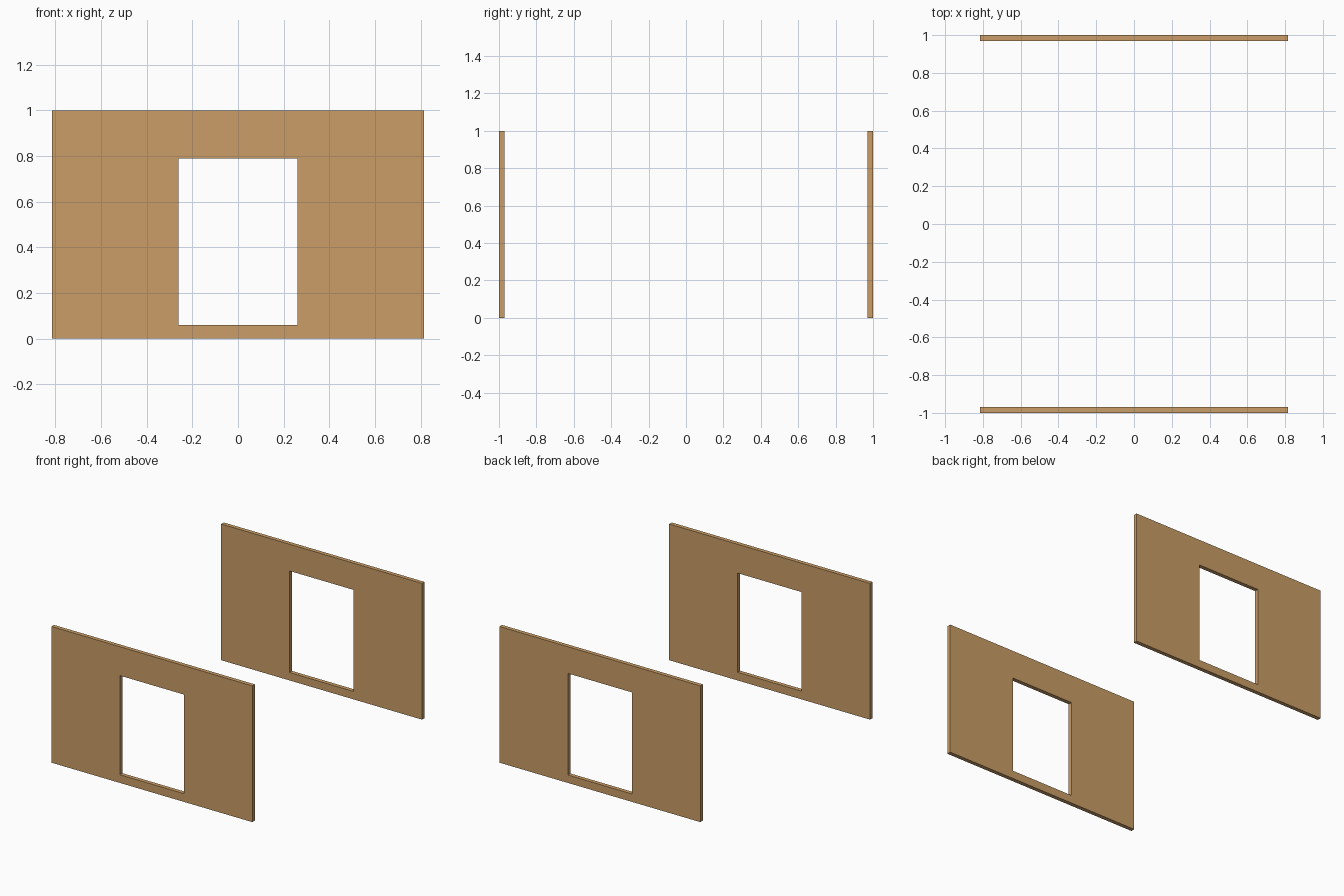
import bpy
import bmesh

cube = bpy.data.objects.get("Cube")
if cube:
    bpy.data.objects.remove(cube, do_unlink=True)

# Single tan wood colour
wood = bpy.data.materials.new("tan_wood")
wood.use_nodes = True
tan = (0.59, 0.34, 0.135, 1)
wood.diffuse_color = tan
wood.node_tree.nodes["Principled BSDF"].inputs["Base Color"].default_value = tan

HALF_WIDTH = 0.816
HEIGHT = 1.0
HALF_OPENING = 0.26
THICKNESS = 0.03


def make_wall(name, y, sill, lintel):
    """Upright panel with a rectangular opening, extruded towards +y."""
    xs = (-HALF_WIDTH, -HALF_OPENING, HALF_OPENING, HALF_WIDTH)
    zs = (0, sill, lintel, HEIGHT)
    bm = bmesh.new()
    grid = [[bm.verts.new((x, y, z)) for x in xs] for z in zs]
    for row in range(3):
        for col in range(3):
            if (row, col) != (1, 1):
                bm.faces.new((grid[row][col], grid[row][col + 1],
                              grid[row + 1][col + 1], grid[row + 1][col]))
    # Give the sheet its thickness
    result = bmesh.ops.extrude_face_region(bm, geom=bm.faces[:], use_keep_orig=True)
    moved = [g for g in result["geom"] if isinstance(g, bmesh.types.BMVert)]
    bmesh.ops.translate(bm, verts=moved, vec=(0, THICKNESS, 0))
    bmesh.ops.recalc_face_normals(bm, faces=bm.faces[:])
    mesh = bpy.data.meshes.new(name)
    bm.to_mesh(mesh)
    bm.free()
    mesh.materials.append(wood)
    bpy.context.collection.objects.link(bpy.data.objects.new(name, mesh))


# Two facing walls, the back opening slightly taller
make_wall("front_wall", -1, 0.06, 0.788)
make_wall("back_wall", 1 - THICKNESS, 0.058, 0.804)
